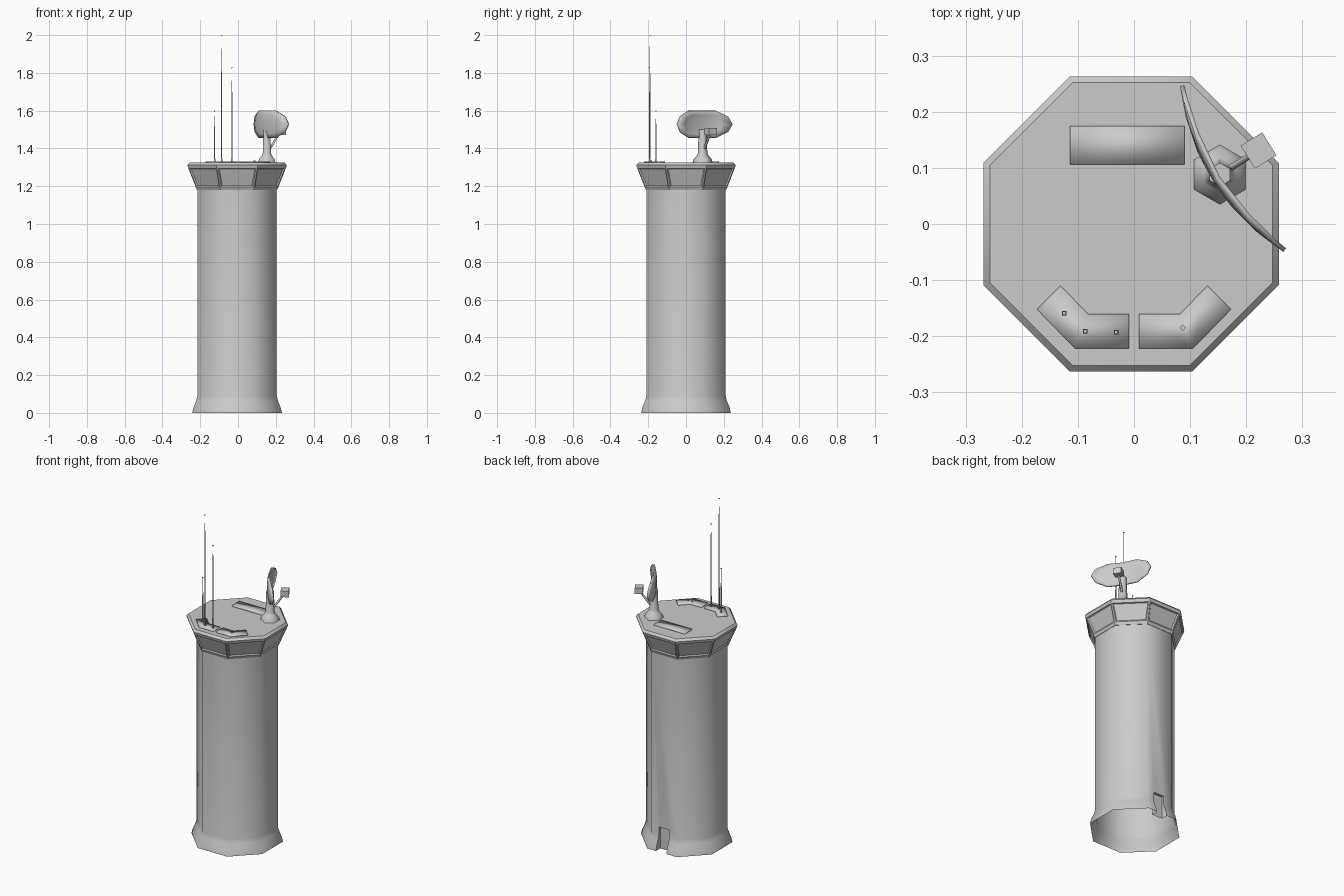
import bpy, bmesh, math
from mathutils import Vector, Matrix

if "Cube" in bpy.data.objects:
    bpy.data.objects.remove(bpy.data.objects["Cube"])

grey = bpy.data.materials.new("light_grey")
grey.use_nodes = True
grey.diffuse_color = (0.6, 0.6, 0.6, 1)
grey.node_tree.nodes["Principled BSDF"].inputs["Base Color"].default_value = (0.6, 0.6, 0.6, 1)

CX = -0.005      # tower axis
ROOF = 1.325


def finish(name, bm, smooth=None):
    bmesh.ops.recalc_face_normals(bm, faces=bm.faces)
    mesh = bpy.data.meshes.new(name)
    bm.to_mesh(mesh)
    bm.free()
    mesh.materials.append(grey)
    ob = bpy.data.objects.new(name, mesh)
    bpy.context.collection.objects.link(ob)
    if smooth:
        smooth_by(ob, smooth)
    return ob


def smooth_by(ob, degrees):
    bpy.ops.object.select_all(action="DESELECT")
    ob.select_set(True)
    bpy.context.view_layer.objects.active = ob
    bpy.ops.object.shade_smooth_by_angle(angle=math.radians(degrees))


def lathe(profile, sides, centre, turn=0.0, flat=True):
    """Stack polygon rings from (radius, z) pairs; flat means radius is to the side."""
    bm = bmesh.new()
    k = 1 / math.cos(math.pi / sides) if flat else 1
    rings = []
    for r, z in profile:
        rings.append([bm.verts.new((centre[0] + r * k * math.cos(turn + math.tau * i / sides),
                                    centre[1] + r * k * math.sin(turn + math.tau * i / sides), z))
                      for i in range(sides)])
    bands = []
    for a, b in zip(rings, rings[1:]):
        bands.append([bm.faces.new((a[i], a[(i + 1) % sides], b[(i + 1) % sides], b[i]))
                      for i in range(sides)])
    bm.faces.new(rings[0][::-1])
    bm.faces.new(rings[-1])
    return bm, bands


def place_box(name, size, matrix):
    bm = bmesh.new()
    bmesh.ops.create_cube(bm, size=1, matrix=matrix @ Matrix.Diagonal((*size, 1)))
    return finish(name, bm)


# Shaft with flared foot, a doorway cut in the back and an open underside
EIGHTH = math.pi / 8
bm, _ = lathe([(0.237, 0), (0.232, 0.025), (0.216, 0.065), (0.21, 0.09), (0.21, 1.19)],
              8, (CX, 0), EIGHTH)
shaft = finish("tower_shaft", bm)
cutter = place_box("door_cutter", (0.07, 0.11, 0.235), Matrix.Translation((0, 0.25, 0.0175)))
mod = shaft.modifiers.new("door", "BOOLEAN")
mod.operation, mod.solver, mod.object = "DIFFERENCE", "EXACT", cutter
bpy.context.view_layer.objects.active = shaft
bpy.ops.object.modifier_apply(modifier=mod.name)
bpy.data.objects.remove(cutter)
bm = bmesh.new()
bm.from_mesh(shaft.data)
bmesh.ops.delete(bm, context="FACES_ONLY",
                 geom=[f for f in bm.faces if f.normal.z < -0.9 and f.calc_center_median().z < 0.01])
bm.to_mesh(shaft.data)
bm.free()
smooth_by(shaft, 50)

# Control cab with a shallow bevelled window on every side
bm, bands = lathe([(0.212, 1.18), (0.217, 1.19), (0.26, 1.3), (0.263, 1.312), (0.252, ROOF)],
                  8, (CX, 0), EIGHTH)
bmesh.ops.recalc_face_normals(bm, faces=bm.faces)
bmesh.ops.inset_individual(bm, faces=bands[1], thickness=0.01, depth=0)
bmesh.ops.inset_individual(bm, faces=bands[1], thickness=0.008, depth=-0.006)
finish("control_cab", bm, 35)


# Low roof pads
def pad(name, outline):
    bm = bmesh.new()
    face = bm.faces.new([bm.verts.new((x, y, ROOF - 0.002)) for x, y in outline])
    top = bmesh.ops.extrude_face_region(bm, geom=[face])["geom"]
    bmesh.ops.translate(bm, vec=(0, 0, 0.008),
                        verts=[v for v in top if isinstance(v, bmesh.types.BMVert)])
    finish(name, bm, 120)


pad("rear_roof_pad", [(-0.114, 0.106), (0.09, 0.106), (0.09, 0.175), (-0.114, 0.175)])
bend = [(0.009, -0.222), (0.105, -0.222), (0.173, -0.152), (0.131, -0.11), (0.082, -0.16), (0.009, -0.16)]
pad("front_left_roof_pad", bend)
pad("front_right_roof_pad", [(-x, y) for x, y in bend])

# Whip antennas with tip beads, and one short stub
for name, x, y, top in [("short", -0.124, -0.159, 1.6), ("tall", -0.087, -0.191, 2.0),
                        ("middle", -0.032, -0.193, 1.83)]:
    h = top - ROOF
    bm, _ = lathe([(0.004, ROOF), (0.004, ROOF + 0.02), (0.003, ROOF + 0.025),
                   (0.0025, ROOF + h * 0.5), (0.0006, top - 0.006), (0.003, top - 0.004),
                   (0.003, top)], 4, (x, y), math.pi / 4)
    finish(name + "_antenna", bm)
bm, _ = lathe([(0.004, ROOF), (0.004, ROOF + 0.012)], 4, (0.087, -0.185))
finish("antenna_stub", bm)

# Radar pedestal
PX, PY = 0.153, 0.088
bm, _ = lathe([(0.053, ROOF), (0.047, 1.345), (0.032, 1.36), (0.025, 1.375), (0.021, 1.5)],
              6, (PX, PY), math.pi / 6, flat=False)
finish("radar_pedestal", bm, 65)

# Radar dish: paraboloid trimmed above and below; local x across, y up, z facing out
facing = Vector((0.85, 0.53, 0)).normalized()
across = Vector((-facing.y, facing.x, 0))
frame = Matrix((across, Vector((0, 0, 1)), facing)).transposed().to_4x4()
frame.translation = Vector((0.174, 0.098, 1.528))
WIDE, TALL, DEEP, SIDES = 0.174, 0.072, 0.04, 12
bm = bmesh.new()
rings = []
for t in (1.0, 0.7, 0.35):
    ring = []
    for i in range(SIDES):
        a = math.tau * i / SIDES
        x = WIDE * t * math.cos(a)
        y = TALL * t * max(-1, min(1, 1.15 * math.sin(a)))
        ring.append(bm.verts.new((x, y, DEEP * ((x * x + y * y) / WIDE ** 2 - 1))))
    rings.append(ring)
for a, b in zip(rings, rings[1:]):
    for i in range(SIDES):
        j = (i + 1) % SIDES
        bm.faces.new((a[i], a[j], b[j], b[i]))
bm.faces.new(rings[-1])
bmesh.ops.recalc_face_normals(bm, faces=bm.faces)
bmesh.ops.solidify(bm, geom=bm.faces[:], thickness=0.008)
bm.transform(frame)
finish("radar_dish", bm, 120)

# Feed arm and feed box in front of the dish
start, end = Vector((PX, PY, 1.375)), Vector((0.222, 0.131, 1.485))
bm = bmesh.new()
bmesh.ops.create_cone(bm, cap_ends=True, segments=6, radius1=0.007, radius2=0.006,
                      depth=(end - start).length)
bm.transform(Matrix.Translation((start + end) / 2)
             @ (end - start).to_track_quat("Z", "Y").to_matrix().to_4x4())
finish("feed_arm", bm, 65)
frame.translation = Vector((0.222, 0.131, 1.49))
place_box("feed_box", (0.048, 0.036, 0.045), frame)
